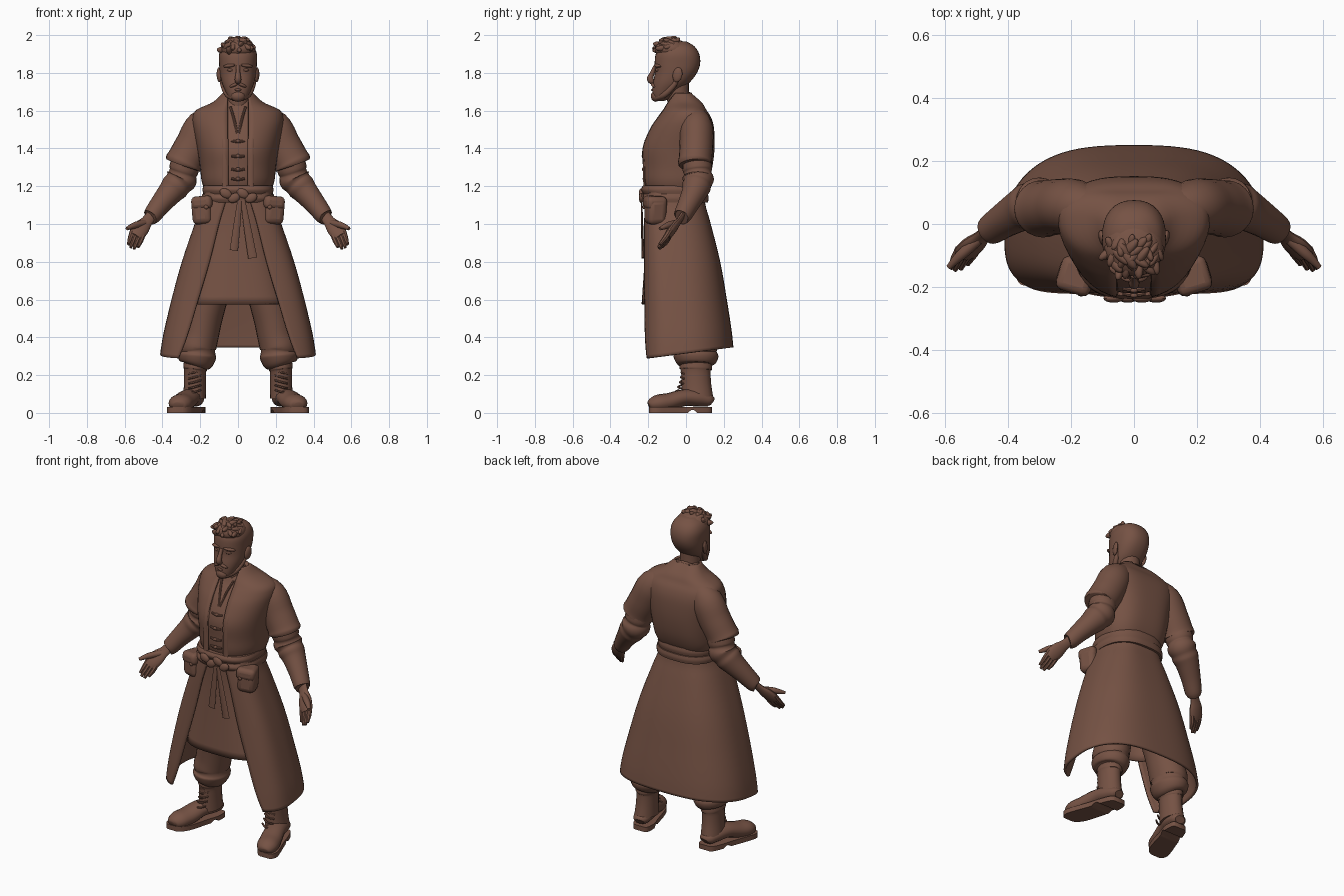
import bpy, bmesh, math, random
from mathutils import Vector, Matrix, Euler

if "Cube" in bpy.data.objects:
    bpy.data.objects.remove(bpy.data.objects["Cube"], do_unlink=True)

random.seed(4)
BROWN = (0.18, 0.085, 0.058, 1)
brown = bpy.data.materials.new("warm_brown")
brown.use_nodes = True
brown.diffuse_color = BROWN
shader = brown.node_tree.nodes["Principled BSDF"]
shader.inputs["Base Color"].default_value = BROWN
shader.inputs["Roughness"].default_value = 0.8
parts = []


def finish(name, bm, mirror=False, thick=0, bevel=0):
    """Turn a bmesh into a named object with its modifiers."""
    bmesh.ops.recalc_face_normals(bm, faces=bm.faces)
    mesh = bpy.data.meshes.new(name)
    bm.to_mesh(mesh)
    bm.free()
    obj = bpy.data.objects.new(name, mesh)
    bpy.context.collection.objects.link(obj)
    mesh.materials.append(brown)
    if mirror:
        obj.modifiers.new("Mirror", "MIRROR")
    if thick:
        solid = obj.modifiers.new("Solidify", "SOLIDIFY")
        solid.thickness, solid.offset = thick, 0
    if bevel:
        mod = obj.modifiers.new("Bevel", "BEVEL")
        mod.width, mod.segments = bevel, 3
    parts.append(obj)


def spline(rows, steps=4):
    """Smooth curve through rows of any number of values."""
    rows = [Vector(r) for r in rows]
    out = []
    for i in range(len(rows) - 1):
        b, c = rows[i], rows[i + 1]
        a, d = rows[max(i - 1, 0)], rows[min(i + 2, len(rows) - 1)]
        for s in range(steps):
            t = s / steps
            out.append(b + (c - a) * (t / 2) + (a * 2 - b * 5 + c * 4 - d) * (t * t / 2)
                       + (b * 3 - a - c * 3 + d) * (t ** 3 / 2))
    return out + [rows[-1]]


def skin(rings, closed=True, cap=True):
    bm = bmesh.new()
    loops = [[bm.verts.new(p) for p in ring] for ring in rings]
    n = len(loops[0])
    for low, high in zip(loops, loops[1:]):
        for i in range(n if closed else n - 1):
            j = (i + 1) % n
            bm.faces.new((low[i], low[j], high[j], high[i]))
    if closed and cap:
        bm.faces.new(loops[0])
        bm.faces.new(loops[-1])
    return bm


def tube(name, path, side=(1, 0, 0), flat=1.0, n=16, mirror=False):
    """Tube through (x, y, z, radius) rows; flat scales it across the side axis."""
    rows = spline(path)
    centres = [Vector(r[:3]) for r in rows]
    rings = []
    for i, c in enumerate(centres):
        t = (centres[min(i + 1, len(rows) - 1)] - centres[max(i - 1, 0)]).normalized()
        a = Vector(side)
        a = (a - t * a.dot(t)).normalized()
        b = t.cross(a) * flat
        turns = [math.tau * k / n for k in range(n)]
        rings.append([c + (a * math.cos(u) + b * math.sin(u)) * rows[i][3] for u in turns])
    finish(name, skin(rings), mirror)


def body(name, rows, mid=0.5, e=0.9, front_e=0.9, n=48, thick=0, tilt=0, dip=0):
    """Level rings from (z, half width, front y, back y[, front opening]) rows."""
    is_open = len(rows[0]) > 4
    rings = []
    for z, rx, front, back, *gap in spline(rows):
        start = math.asin(min(gap[0] / rx, 1) ** (1 / front_e)) if is_open else 0
        ym = front + (back - front) * mid
        ring = []
        for i in range(n + is_open):
            u = start + (math.tau - 2 * start) * i / n
            s, c = math.sin(u), math.cos(u)
            p, depth = (front_e, ym - front) if c > 0 else (e, back - ym)
            x = math.copysign(abs(s) ** p, s) * rx
            y = ym - math.copysign(abs(c) ** p, c) * depth
            if c < 0:
                y -= dip * c ** 8
            ring.append((x, y, z + tilt * y * max(0, 0.6 - z)))
        rings.append(ring)
    finish(name, skin(rings, not is_open, not thick), thick=thick)


def blob(name, loc, size, rot=(0, 0, 0), mirror=False):
    bm = bmesh.new()
    place = Matrix.LocRotScale(Vector(loc), Euler(rot), Vector(size))
    bmesh.ops.create_uvsphere(bm, u_segments=16, v_segments=10, radius=1, matrix=place)
    finish(name, bm, mirror)


def box(name, loc, size, rot, bevel):
    bm = bmesh.new()
    place = Matrix.LocRotScale(Vector(loc), Euler(rot), Vector(size))
    bmesh.ops.create_cube(bm, size=1, matrix=place)
    finish(name, bm, True, bevel=bevel)


# Upper coat over a shirt that shows in the front opening
chest = [(1.18, .17, -.21, .1), (1.23, .187, -.225, .125), (1.3, .195, -.228, .145),
         (1.4, .21, -.23, .157), (1.5, .23, -.19, .155), (1.56, .235, -.15, .14),
         (1.6, .215, -.12, .115), (1.64, .13, -.1, .09), (1.69, .075, -.07, .03)]
body("upper_coat", [(*row, 0.055) for row in chest], mid=.6, thick=.012, dip=.012)
body("shirt", [(z, rx - .012, f + .012, b - .03) for z, rx, f, b in chest], mid=.6)
tube("lapels", [(0, .022, 1.685, .016), (.05, .008, 1.685, .017), (.08, -.075, 1.63, .018),
                (.075, -.14, 1.55, .018), (.07, -.198, 1.46, .018), (.068, -.22, 1.38, .018),
                (.068, -.218, 1.2, .018)], flat=.45, n=10, mirror=True)
tube("neck_slit_edges", [(.04, -.1, 1.62, .007), (.022, -.145, 1.56, .007),
                         (.004, -.185, 1.48, .007)], n=8, mirror=True)
for z, y in ((1.44, -.205), (1.36, -.221), (1.29, -.219), (1.24, -.216)):
    tube("frog_fastener", [(-.036, y, z, .006), (0, y - .004, z - .004, .008),
                           (.036, y, z, .006)], side=(0, 0, 1), n=8)
    blob("toggle", (0, y - .006, z), (.012, .008, .01))

# Open coat skirt and the tunic below the belt
body("coat_skirt", [(1.19, .165, -.205, .1, .04), (1.1, .185, -.213, .11, .07),
                    (1.0, .222, -.217, .138, .1), (.8, .29, -.22, .188, .15),
                    (.6, .345, -.224, .223, .21), (.42, .388, -.228, .248, .27),
                    (.315, .405, -.23, .258, .315)],
     mid=.42, e=.86, front_e=.56, n=64, thick=.014, tilt=.45, dip=.014)
body("tunic_skirt", [(1.18, .15, -.205, .08), (1.0, .16, -.205, .09), (.8, .2, -.215, .1),
                     (.575, .255, -.23, .11)], e=.8, front_e=.7, thick=.01)

# Belt, knot, hanging ties and pouches
for i, z in enumerate((1.115, 1.16)):
    grow = 0.008 - 0.006 * i
    body("belt_strap", [(z, .182 + grow, -.228, .108 + grow),
                        (z + .022, .186 + grow, -.238, .112 + grow),
                        (z + .044, .18 + grow, -.228, .108 + grow)], e=.8, front_e=.75)
for i in range(4):
    blob("belt_knot", (-.065 + .045 * i, -.236, 1.15 + .012 * (-1) ** i), (.034, .014, .024),
         (0, .5 * (-1) ** i, 0))
tube("long_tie", [(.025, -.235, 1.13, .012), (.05, -.232, .98, .019), (.078, -.228, .82, .024)],
     flat=.3, n=8)
tube("short_tie", [(.01, -.235, 1.13, .012), (-.005, -.232, 1, .018), (-.022, -.228, .86, .022)],
     flat=.3, n=8)
turn = (0, .08, .3)
box("pouches", (.185, -.162, 1.067), (.108, .105, .138), turn, .03)
box("pouch_flaps", (.183, -.165, 1.113), (.114, .112, .07), turn, .024)
blob("pouch_buttons", (.168, -.222, 1.09), (.012, .008, .012), mirror=True)

# Sleeves, arms and hands
tube("short_sleeves", [(.09, .05, 1.59, .045), (.18, .055, 1.52, .092), (.235, .055, 1.42, .096),
                       (.277, .05, 1.345, .096), (.29, .048, 1.32, .099),
                       (.293, .048, 1.313, .09)], flat=.92, n=24, mirror=True)
tube("arm_sleeves", [(.27, .055, 1.38, .072), (.285, .06, 1.295, .079), (.292, .062, 1.268, .073),
                     (.3, .064, 1.24, .084), (.318, .06, 1.215, .075), (.335, .054, 1.195, .076),
                     (.36, .043, 1.165, .067), (.41, .013, 1.105, .056), (.455, -.018, 1.045, .048),
                     (.462, -.023, 1.037, .04)], n=20, mirror=True)
ACROSS = (.85, .1, .5)
tube("palms", [(.45, -.012, 1.055, .03), (.482, -.038, 1.015, .031), (.508, -.062, .985, .043),
               (.53, -.085, .955, .044), (.545, -.1, .935, .036)],
     side=ACROSS, flat=.48, mirror=True)
tips = {"index": (.58, -.14, .892), "middle": (.568, -.146, .876),
        "ring": (.55, -.142, .869), "little": (.529, -.128, .878)}
for i, (finger, tip) in enumerate(tips.items()):
    root = Vector((.53, -.085, .955)) + Vector(ACROSS) * (.03 - .02 * i)
    joint = root.lerp(Vector(tip), .55) + Vector((0, .004, 0))
    tube(finger + "_fingers", [(*root, .015), (*joint, .014), (*tip, .008)], n=8, mirror=True)
tube("thumbs", [(.495, -.05, 1.005, .018), (.54, -.09, .995, .018), (.567, -.115, .985, .014),
                (.588, -.138, .975, .009)], side=(0, 0, 1), n=10, mirror=True)

# Baggy trousers tucked into boots
tube("trousers", [(.1, .03, .85, .095), (.15, .035, .65, .105), (.183, .045, .5, .1),
                  (.2, .05, .41, .098), (.215, .052, .35, .1), (.215, .052, .325, .094),
                  (.217, .052, .3, .102), (.22, .05, .262, .088), (.224, .05, .245, .06)],
     flat=1.17, n=24, mirror=True)
tube("boot_shafts", [(.225, .052, .28, .06), (.226, .052, .235, .064), (.227, .052, .22, .058),
                     (.228, .055, .15, .058), (.23, .06, .08, .062)], flat=1.35, mirror=True)
foot = [(.225, .138, .056, .03), (.228, .12, .066, .047), (.24, .06, .078, .06),
        (.262, -.01, .08, .06), (.288, -.09, .058, .064), (.308, -.15, .05, .062),
        (.318, -.185, .042, .044), (.32, -.196, .038, .024)]
tube("boot_feet", foot, flat=.74, mirror=True)
soles = []
for x, y, z, r in spline(foot):
    w, base = r + .005, .014 if .015 < y < .045 else 0
    soles.append([(x - w, y, base), (x + w, y, base), (x + w, y, .03), (x - w, y, .03)])
finish("boot_soles", skin(soles), True)
for i in range(5):
    z, y = .215 - .026 * i, -.024 - .002 * i * i
    tube("boot_laces", [(.195, y + .018, z + .01, .005), (.23, y, z, .006),
                        (.262, y + .018, z - .008, .005)], side=(0, 0, 1), n=6, mirror=True)

# Head, face and beard
tube("neck", [(0, -.02, 1.58, .07), (0, -.04, 1.66, .06), (0, -.045, 1.76, .062)])
body("head", [(1.65, .025, -.163, -.12), (1.67, .05, -.175, -.075), (1.71, .07, -.178, -.03),
              (1.75, .086, -.174, .02), (1.8, .096, -.165, .058), (1.85, .1, -.166, .075),
              (1.9, .1, -.16, .07), (1.94, .082, -.135, .045), (1.965, .045, -.1, .005)],
     e=.85, n=32)
tube("nose", [(0, -.162, 1.835, .011), (0, -.178, 1.8, .012), (0, -.19, 1.77, .017),
              (0, -.18, 1.755, .016), (0, -.168, 1.752, .01)], n=12)
blob("brows", (.045, -.15, 1.838), (.036, .016, .01), (0, .12, .35), True)
blob("eyes", (.04, -.15, 1.815), (.018, .012, .009), (0, 0, .3), True)
blob("ears", (.1, -.045, 1.79), (.012, .026, .04), (-.2, 0, -.25), True)
blob("moustache", (.022, -.172, 1.735), (.026, .012, .009), (0, .4, .35), True)
blob("lower_lip", (0, -.176, 1.71), (.018, .009, .007))
blob("chin_beard", (0, -.16, 1.677), (.038, .026, .03))
tube("jaw_beard", [(.02, -.155, 1.67, .018), (.055, -.11, 1.688, .018),
                   (.08, -.06, 1.74, .014), (.09, -.04, 1.79, .007)], n=10, mirror=True)

# Swept curly hair on the crown
blob("hair_cap", (0, -.075, 1.925), (.094, .092, .055))
for i in range(42):
    u = i * 2.4
    r = math.sqrt((i + .5) / 42)
    x, y = .086 * r * math.cos(u), -.085 + .074 * r * math.sin(u)
    z = 1.976 - .055 * r ** 3 - .012 * random.random() + (.004 if y < -.05 else -.006)
    size = random.uniform(.018, .026)
    spin = (random.uniform(-.7, .7), random.uniform(-.7, .7), random.uniform(-1, 1))
    blob("hair_curl", (x, y, z), (size * .6, size * 1.5, size * .7), spin)

# Smooth shading that keeps hard edges
bpy.ops.object.select_all(action="DESELECT")
for obj in parts:
    obj.select_set(True)
bpy.context.view_layer.objects.active = parts[0]
bpy.ops.object.shade_smooth_by_angle(angle=math.radians(40))
